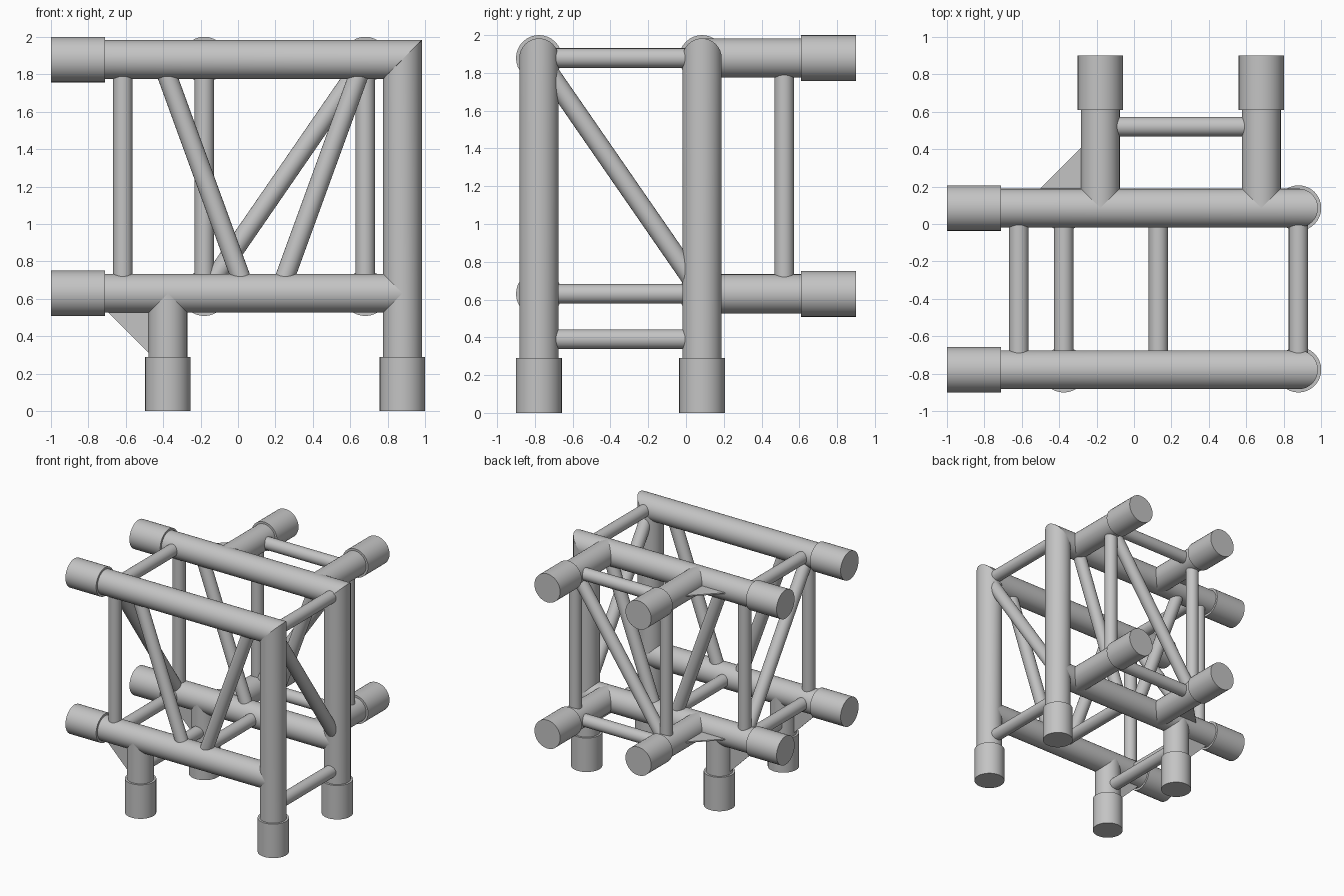
import bpy
import bmesh
from mathutils import Vector, Matrix

if "Cube" in bpy.data.objects:
    bpy.data.objects.remove(bpy.data.objects["Cube"])

# Single aluminium colour
metal = bpy.data.materials.new("grey aluminium")
metal.use_nodes = True
grey = (0.55, 0.55, 0.55, 1)
metal.diffuse_color = grey
metal.node_tree.nodes["Principled BSDF"].inputs["Base Color"].default_value = grey

# Shared dimensions
TUBE, SLEEVE, BRACE = 0.104, 0.1215, 0.052
SLEEVE_LEN = 0.29
TOP, LOW = 1.8785, 0.63          # heights of the chords
FRONT, BACK = -0.7785, 0.085     # depths of the two main frames
CORNER, LEG = 0.8785, -0.375     # x of the corner posts and short legs
ARM_LEFT, ARM_RIGHT = 0.68, -0.18  # x of the rear arms
ARM_MID = 0.52
END_X, END_Y = -1.0, 0.9
WEB = -0.615
parts = []


def add_object(name, bm):
    bmesh.ops.recalc_face_normals(bm, faces=bm.faces)
    mesh = bpy.data.meshes.new(name)
    bm.to_mesh(mesh)
    bm.free()
    mesh.materials.append(metal)
    obj = bpy.data.objects.new(name, mesh)
    bpy.context.collection.objects.link(obj)
    parts.append(obj)


def tube(name, start, end, radius, sides=32, mitre=False):
    """Round bar from start to end; mitre slants the end in the xz plane."""
    a, b = Vector(start), Vector(end)
    axis = b - a
    bm = bmesh.new()
    bmesh.ops.create_cone(bm, cap_ends=True, segments=sides, radius1=radius,
                          radius2=radius, depth=axis.length)
    tip = [v for v in bm.verts if v.co.z > 0]
    turn = axis.to_track_quat('Z', 'Y').to_matrix().to_4x4()
    bm.transform(Matrix.Translation((a + b) / 2) @ turn)
    if mitre:
        for v in tip:
            off = v.co - b
            v.co += axis.normalized() * (off.x + off.z)
    add_object(name, bm)


def chord(name, joint, end, mitre=False):
    """Main tube from a joint to its open end, finished with a sleeve."""
    j, e = Vector(joint), Vector(end)
    inner = e + (j - e).normalized() * SLEEVE_LEN
    tube(name, inner + (e - inner) * 0.2, j, TUBE, mitre=mitre)
    tube(name + "_sleeve", inner, e, SLEEVE)


def brace(name, start, end):
    tube(name, start, end, BRACE, sides=24)


def gusset(name, corner, u, v, normal):
    """Thin triangular plate between two chords."""
    c, n = Vector(corner), Vector(normal) * 0.005
    bm = bmesh.new()
    pts = [c, c + Vector(u), c + Vector(v)]
    face = bm.faces.new([bm.verts.new(p - n) for p in pts])
    out = bmesh.ops.extrude_face_region(bm, geom=[face])
    verts = [g for g in out["geom"] if isinstance(g, bmesh.types.BMVert)]
    bmesh.ops.translate(bm, verts=verts, vec=n * 2)
    add_object(name, bm)


# Front and back frames
for side, y in (("front", FRONT), ("back", BACK)):
    chord(side + "_top_chord", (CORNER, y, TOP), (END_X, y, TOP), mitre=True)
    chord(side + "_lower_chord", (CORNER, y, LOW), (END_X, y, LOW))
    chord(side + "_corner_post", (CORNER, y, TOP), (CORNER, y, 0), mitre=True)
    chord(side + "_short_leg", (LEG, y, LOW), (LEG, y, 0))
    brace(side + "_upright", (WEB, y, LOW), (WEB, y, TOP))
    brace(side + "_right_diagonal", (-0.41, y, TOP), (0.045, y, LOW))
    brace(side + "_left_diagonal", (0.675, y, TOP), (0.22, y, LOW))
    gusset(side + "_leg_gusset", (LEG, y, LOW),
           (-0.42, 0, 0), (0, 0, -0.42), (0, 1, 0))

# Rear arms with their cross bars and gussets
for level, z in (("top", TOP), ("lower", LOW)):
    for side, x in (("left", ARM_LEFT), ("right", ARM_RIGHT)):
        chord(f"{level}_{side}_rear_arm", (x, BACK, z), (x, END_Y, z))
    brace(level + "_rear_cross_bar", (ARM_RIGHT, ARM_MID, z), (ARM_LEFT, ARM_MID, z))
    gusset(level + "_arm_gusset", (ARM_RIGHT, BACK, z),
           (-0.425, 0, 0), (0, 0.425, 0), (0, 0, 1))
for side, x in (("left", ARM_LEFT), ("right", ARM_RIGHT)):
    brace(side + "_rear_upright", (x, ARM_MID, LOW), (x, ARM_MID, TOP))
brace("rear_diagonal", (ARM_RIGHT, ARM_MID, LOW), (ARM_LEFT, ARM_MID, TOP))

# Bars joining the front and back frames
for name, x, z in (("top_right", WEB, TOP), ("top_left", CORNER, TOP),
                   ("lower_right", WEB, LOW), ("lower_middle", 0.13, LOW),
                   ("leg", LEG, 0.39), ("post", CORNER, 0.39)):
    brace(name + "_tie_bar", (x, FRONT, z), (x, BACK, z))
for name, x in (("right", WEB), ("left", CORNER)):
    brace(name + "_side_diagonal", (x, FRONT, TOP), (x, BACK, LOW))

# Smooth round walls, crisp ends
bpy.ops.object.select_all(action='DESELECT')
for obj in parts:
    obj.select_set(True)
bpy.context.view_layer.objects.active = parts[0]
bpy.ops.object.shade_smooth_by_angle(angle=0.6)
